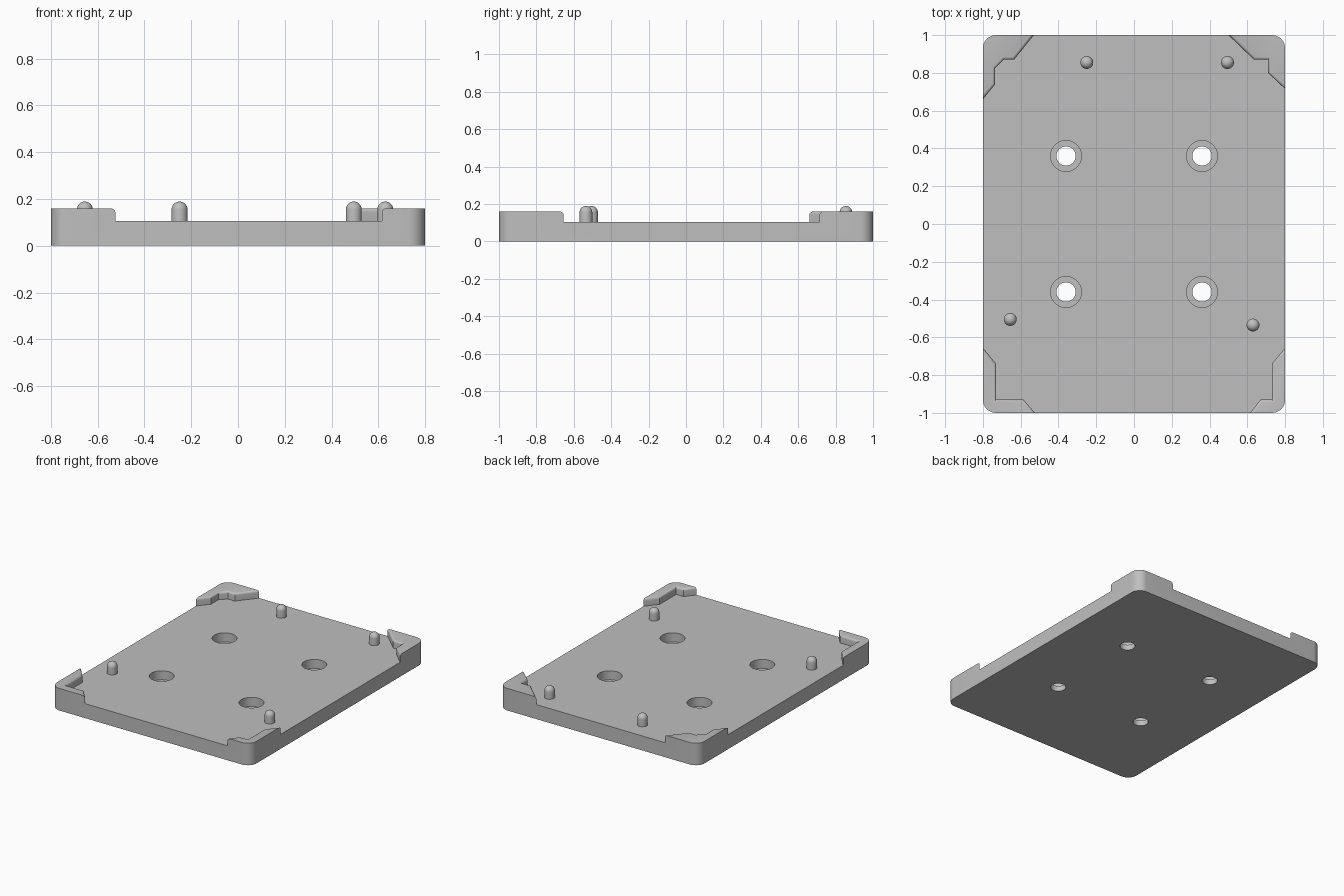
import bpy, bmesh, math
from mathutils import Vector

cube = bpy.data.objects.get("Cube")
if cube:
    bpy.data.objects.remove(cube, do_unlink=True)

FLOOR, TOP, CORNER = 0.105, 0.16, 0.07

grey = bpy.data.materials.new("plain_grey")
grey.use_nodes = True
grey.diffuse_color = (0.52, 0.52, 0.52, 1)
grey.node_tree.nodes["Principled BSDF"].inputs["Base Color"].default_value = grey.diffuse_color


def make_object(name, bm):
    bmesh.ops.recalc_face_normals(bm, faces=bm.faces)
    mesh = bpy.data.meshes.new(name)
    bm.to_mesh(mesh)
    bm.free()
    mesh.materials.append(grey)
    obj = bpy.data.objects.new(name, mesh)
    bpy.context.collection.objects.link(obj)
    return obj


def prism(name, outline, z0, z1):
    bm = bmesh.new()
    base = bm.faces.new([bm.verts.new((x, y, z0)) for x, y in outline])
    grown = bmesh.ops.extrude_face_region(bm, geom=[base], use_keep_orig=True)
    tops = [g for g in grown["geom"] if isinstance(g, bmesh.types.BMVert)]
    bmesh.ops.translate(bm, verts=tops, vec=(0, 0, z1 - z0))
    return make_object(name, bm)


def circle(cx, cy, r, n=48):
    return [(cx + r * math.cos(2 * math.pi * i / n), cy + r * math.sin(2 * math.pi * i / n)) for i in range(n)]


def activate(obj):
    bpy.ops.object.select_all(action='DESELECT')
    obj.select_set(True)
    bpy.context.view_layer.objects.active = obj


def cut(obj, cutter):
    mod = obj.modifiers.new("cut", 'BOOLEAN')
    mod.operation, mod.solver, mod.object = 'DIFFERENCE', 'EXACT', cutter
    activate(obj)
    bpy.ops.object.modifier_apply(modifier=mod.name)
    bpy.data.objects.remove(cutter, do_unlink=True)


def smooth(obj):
    activate(obj)
    bpy.ops.object.shade_smooth_by_angle(angle=math.radians(30))


# Plate outline with rounded corners
outline = []
for quarter, (sx, sy) in enumerate([(1, 1), (-1, 1), (-1, -1), (1, -1)]):
    for step in range(11):
        a = math.pi / 2 * (quarter + step / 10)
        outline.append((sx * (0.8 - CORNER) + CORNER * math.cos(a),
                        sy * (1 - CORNER) + CORNER * math.sin(a)))
plate = prism("base_plate", outline, 0, TOP)

# Recessed floor: inner edge of each raised corner, counter-clockwise
corner_edges = [
    [(0.8, 0.715), (0.71, 0.8), (0.71, 0.87), (0.635, 0.87), (0.5, 1)],
    [(-0.53, 1), (-0.635, 0.87), (-0.69, 0.87), (-0.735, 0.825), (-0.735, 0.74), (-0.8, 0.66)],
    [(-0.8, -0.655), (-0.73, -0.74), (-0.73, -0.93), (-0.585, -0.93), (-0.525, -1)],
    [(0.615, -1), (0.67, -0.93), (0.73, -0.93), (0.73, -0.74), (0.8, -0.655)],
]
recess = []
for edge in corner_edges:
    pts = [Vector(p) for p in edge]
    pts[0] += (pts[0] - pts[1]) * 0.5      # run past the plate sides
    pts[-1] += (pts[-1] - pts[-2]) * 0.5
    recess += [tuple(p) for p in pts]
cut(plate, prism("recess_cutter", recess, FLOOR, TOP + 0.1))

# Round over the inner top edges of the raised corners
bm = bmesh.new()
bm.from_mesh(plate.data)
bm.normal_update()
rims = [e for e in bm.edges
        if all(abs(v.co.z - TOP) < 1e-4 for v in e.verts)
        and any(abs(f.normal.z) < 0.1 and f.calc_center_median().z > 0.125 for f in e.link_faces)]
bmesh.ops.bevel(bm, geom=rims, offset=0.015, segments=4, profile=0.5, affect='EDGES')
bm.to_mesh(plate.data)
bm.free()

# Counterbored screw holes
for x in (-0.36, 0.36):
    for y in (-0.36, 0.36):
        cut(plate, prism("bore_cutter", circle(x, y, 0.082), 0.04, TOP))
        cut(plate, prism("hole_cutter", circle(x, y, 0.051), -0.1, TOP))
smooth(plate)

# Dome-topped locating pins
PIN = 0.034
pins = {"back_right_pin": (-0.25, 0.855), "back_left_pin": (0.495, 0.855),
        "front_right_pin": (-0.655, -0.505), "front_left_pin": (0.63, -0.535)}
for name, (x, y) in pins.items():
    bm = bmesh.new()
    profile = [(PIN, FLOOR)]
    profile += [(PIN * math.cos(i * math.pi / 16), 0.155 + PIN * math.sin(i * math.pi / 16)) for i in range(9)]
    verts = [bm.verts.new((r, 0, z)) for r, z in profile]
    edges = [bm.edges.new(pair) for pair in zip(verts, verts[1:])]
    bmesh.ops.spin(bm, geom=verts + edges, cent=(0, 0, 0), axis=(0, 0, 1),
                   angle=2 * math.pi, steps=32)
    bmesh.ops.remove_doubles(bm, verts=bm.verts, dist=1e-4)
    pin = make_object(name, bm)
    pin.location = (x, y, 0)
    smooth(pin)
